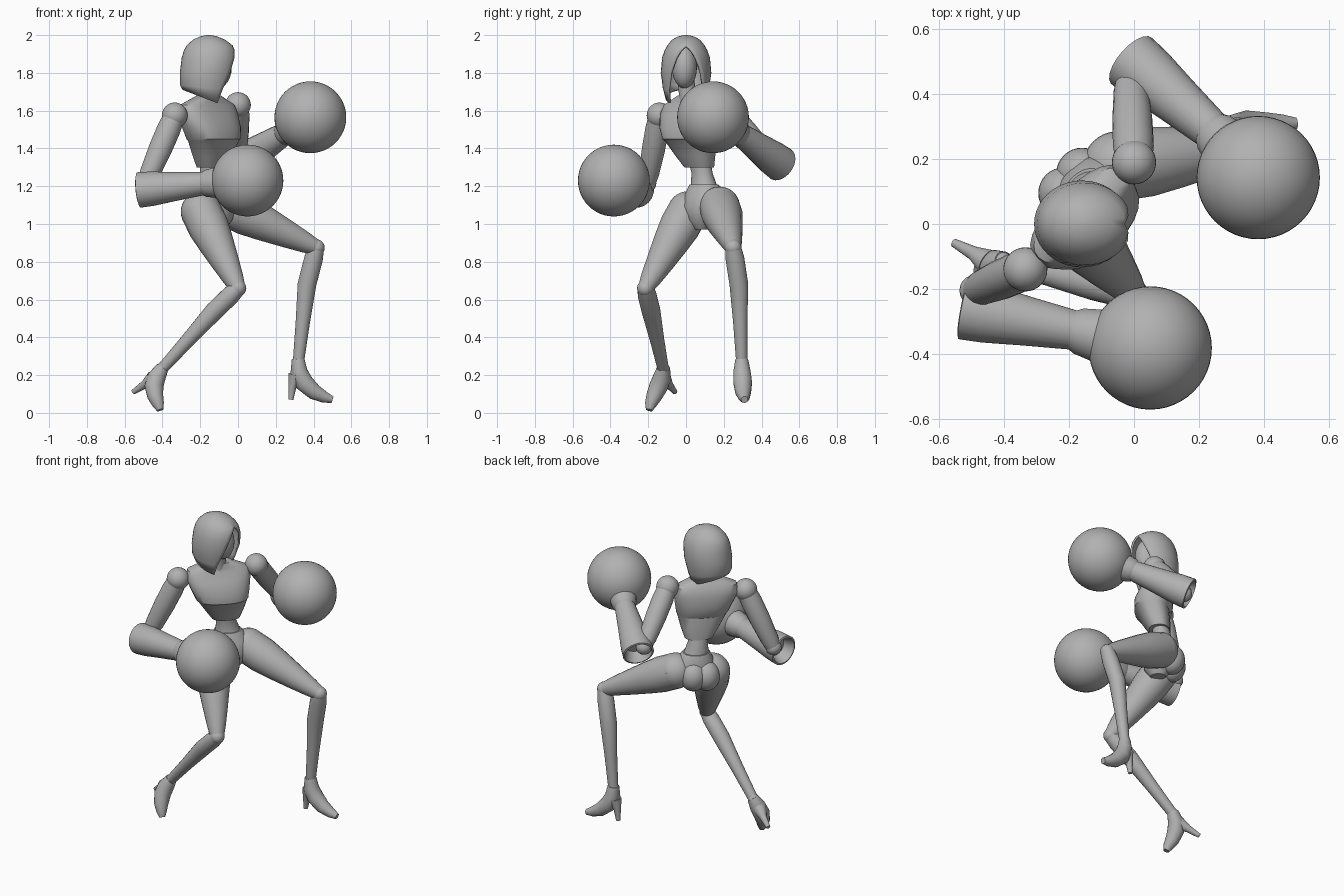
import bpy, bmesh, math
from mathutils import Vector, Matrix

cube = bpy.data.objects.get("Cube")
if cube:
    bpy.data.objects.remove(cube)

grey = bpy.data.materials.new("mid grey")
grey.use_nodes = True
colour = (0.44, 0.44, 0.44, 1)
grey.diffuse_color = colour
grey.node_tree.nodes["Principled BSDF"].inputs["Base Color"].default_value = colour


def finish(name, bm, angle=40):
    """Turn a bmesh into a shaded, coloured object."""
    bmesh.ops.recalc_face_normals(bm, faces=bm.faces)
    mesh = bpy.data.meshes.new(name)
    bm.to_mesh(mesh)
    bm.free()
    mesh.materials.append(grey)
    obj = bpy.data.objects.new(name, mesh)
    bpy.context.collection.objects.link(obj)
    bpy.ops.object.select_all(action='DESELECT')
    obj.select_set(True)
    bpy.context.view_layer.objects.active = obj
    bpy.ops.object.shade_smooth_by_angle(angle=math.radians(angle))
    return obj


def skin(bm, rings, closed=True, caps=True):
    """Bridge successive rings of points with quads."""
    rows = [[bm.verts.new(p) for p in ring] for ring in rings]
    n = len(rows[0])
    for a, b in zip(rows, rows[1:]):
        for i in range(n if closed else n - 1):
            j = (i + 1) % n
            bm.faces.new((a[i], a[j], b[j], b[i]))
    if caps:
        bm.faces.new(rows[0])
        bm.faces.new(rows[-1])


def ball(name, centre, radius, scale=(1, 1, 1), segments=32):
    bm = bmesh.new()
    matrix = Matrix.Translation(centre) @ Matrix.Diagonal((*scale, 1))
    bmesh.ops.create_uvsphere(bm, u_segments=segments, v_segments=segments // 2,
                              radius=radius, matrix=matrix)
    return finish(name, bm)


def tube(name, stations, straight=False, sides=20):
    """Round limb through stations of (x, y, z, radius)."""
    pts = [Vector(s[:3]) for s in stations]
    last = len(pts) - 1
    rings, prev, side = [], None, None
    for k, p in enumerate(pts):
        d = pts[min(k + 1, last)] - pts[max(k - 1, 0)]
        if straight:
            d = pts[-1] - pts[0]
        d.normalize()
        side = d.orthogonal().normalized() if prev is None else prev.rotation_difference(d) @ side
        prev, other = d, d.cross(side)
        r = stations[k][3]
        rings.append([p + r * (side * math.cos(t) + other * math.sin(t))
                      for t in (math.tau * i / sides for i in range(sides))])
    bm = bmesh.new()
    skin(bm, rings)
    return finish(name, bm)


def limb(name, start, end, profile):
    """Straight limb; profile lists (fraction along, radius)."""
    a, b = Vector(start), Vector(end)
    return tube(name, [(*a.lerp(b, t), r) for t, r in profile], straight=True)


def body(name, rows, turn=45, power=0.8, sides=24):
    """Squared-off torso loft; rows are (z, x, y, half width, half depth)."""
    spin = Matrix.Rotation(math.radians(turn), 3, 'Z')
    soft = lambda v: math.copysign(abs(v) ** power, v)
    rings = []
    for z, x, y, w, d in rows:
        rings.append([Vector((x, y, z)) + spin @ Vector((w * soft(math.cos(t)), d * soft(math.sin(t)), 0))
                      for t in (math.tau * i / sides for i in range(sides))])
    bm = bmesh.new()
    skin(bm, rings)
    return finish(name, bm, 30)


# Torso
body("chest", [
    (1.3, -.14, .07, .085, .062), (1.36, -.135, .05, .115, .08),
    (1.44, -.13, .022, .15, .098), (1.45, -.13, .018, .157, .108),
    (1.51, -.14, .015, .175, .112), (1.58, -.16, .022, .195, .092),
    (1.63, -.163, .027, .185, .07), (1.65, -.16, .025, .14, .06),
    (1.68, -.155, .02, .07, .05)])
body("waist", [
    (1.15, -.13, .1, .09, .075), (1.2, -.14, .095, .075, .065),
    (1.27, -.145, .085, .06, .052), (1.34, -.14, .07, .065, .052)], power=1)
body("pelvis", [
    (.97, -.11, .09, .035, .045), (1.02, -.115, .09, .08, .085),
    (1.09, -.125, .095, .13, .105), (1.15, -.13, .1, .12, .095),
    (1.21, -.14, .095, .08, .07)], power=.95)
for label, spot in (("left", (-.16, .155, 1.075)), ("right", (-.215, .095, 1.07))):
    ball(label + "_buttock", spot, .08, (1, 1, 1.15))

# Head, neck and hood
tube("neck", [(-.15, .015, 1.58, .055), (-.15, .01, 1.66, .045), (-.14, 0, 1.76, .045)])
ball("face", (-.108, -.008, 1.83), .1, (.75, .66, 1.12), segments=24)
hood_rows = [  # z, x centre, half length, half width, half opening angle, front dip
    (1.665, -.175, .118, .108, 56, .045), (1.72, -.17, .137, .123, 50, .015),
    (1.8, -.16, .148, .134, 37, 0), (1.88, -.152, .146, .127, 24, 0),
    (1.92, -.15, .136, .113, 13, 0), (1.945, -.15, .122, .099, 0, 0),
    (1.975, -.153, .086, .075, 0, 0), (1.993, -.155, .045, .042, 0, 0),
    (2.0, -.155, .01, .01, 0, 0)]
hood_rings = []
for z, x, rx, ry, gap, dip in hood_rows:
    angles = [math.radians(gap + (360 - 2 * gap) * i / 32) for i in range(33)]
    hood_rings.append([(x + rx * math.cos(t), ry * math.sin(t), z - dip * math.cos(t)) for t in angles])
bm = bmesh.new()
skin(bm, hood_rings, closed=False, caps=False)
bmesh.ops.remove_doubles(bm, verts=bm.verts, dist=.0005)
top = [v for v in bm.verts if v.co.z > 1.999]
bmesh.ops.contextual_create(bm, geom=top)
hood = finish("hood", bm)
shell = hood.modifiers.new("thickness", 'SOLIDIFY')
shell.thickness = .012
shell.offset = -1

# Arms with flared gauntlets and round gloves
arms = {
    "left": dict(shoulder=(0, .19, 1.63), elbow=(-.01, .45, 1.34), cuff=(-.01, .505, 1.315),
                 wrist=(.25, .28, 1.48), glove=(.383, .143, 1.565)),
    "right": dict(shoulder=(-.335, -.14, 1.575), elbow=(-.49, -.205, 1.215), cuff=(-.527, -.262, 1.18),
                  wrist=(-.17, -.33, 1.215), glove=(.05, -.382, 1.23)),
}
for side, a in arms.items():
    ball(side + "_shoulder", a["shoulder"], .068)
    limb(side + "_upper_arm", a["shoulder"], a["elbow"],
         [(0, .056), (.2, .063), (.5, .062), (.85, .054), (1, .044)])
    ball(side + "_elbow", a["elbow"], .048, segments=20)
    limb(side + "_gauntlet", a["cuff"], a["wrist"],
         [(.18, .06), (0, .084), (.01, .095), (.2, .092), (.55, .077), (1, .06)])
    limb(side + "_glove_cuff", a["wrist"], a["glove"],
         [(-.1, .06), (0, .072), (.25, .082), (.5, .1)])
    ball(side + "_glove", a["glove"], .19, segments=48)

# Legs
legs = {
    "left": dict(hip=(-.05, .178, 1.09), knee=(.415, .25, .875), ankle=(.32, .295, .27),
                 calf=(.365, .28, .68)),
    "right": dict(hip=(-.195, .01, 1.065), knee=(0, -.215, .66), ankle=(-.405, -.12, .23),
                  calf=(-.125, -.185, .54)),
}
for side, g in legs.items():
    ball(side + "_hip", g["hip"], .108)
    limb(side + "_thigh", g["hip"], g["knee"],
         [(0, .108), (.2, .108), (.4, .095), (.65, .075), (.88, .055), (1, .041)])
    ball(side + "_knee", g["knee"], .044, segments=20)
    calf, ankle = Vector(g["calf"]), Vector(g["ankle"])
    tube(side + "_shin", [(*g["knee"], .042), (*Vector(g["knee"]).lerp(calf, .3), .05), (*calf, .05),
                          (*calf.lerp(ankle, .5), .038), (*ankle, .03)])
    ball(side + "_ankle", ankle, .034, segments=20)

# Heeled shoes
tube("left_shoe", [(.318, .295, .285, .034), (.322, .296, .22, .046), (.35, .3, .16, .05),
                   (.405, .303, .11, .042), (.46, .308, .082, .03), (.5, .31, .07, .018)])
tube("left_heel", [(.305, .297, .2, .04), (.288, .299, .14, .022), (.28, .3, .07, .013)])
tube("right_shoe", [(-.4, -.118, .24, .034), (-.43, -.126, .19, .048), (-.445, -.145, .14, .05),
                    (-.437, -.17, .085, .042), (-.422, -.187, .045, .031), (-.412, -.195, .015, .018)])
tube("right_heel", [(-.45, -.118, .18, .042), (-.495, -.09, .15, .022), (-.555, -.058, .11, .013)])
